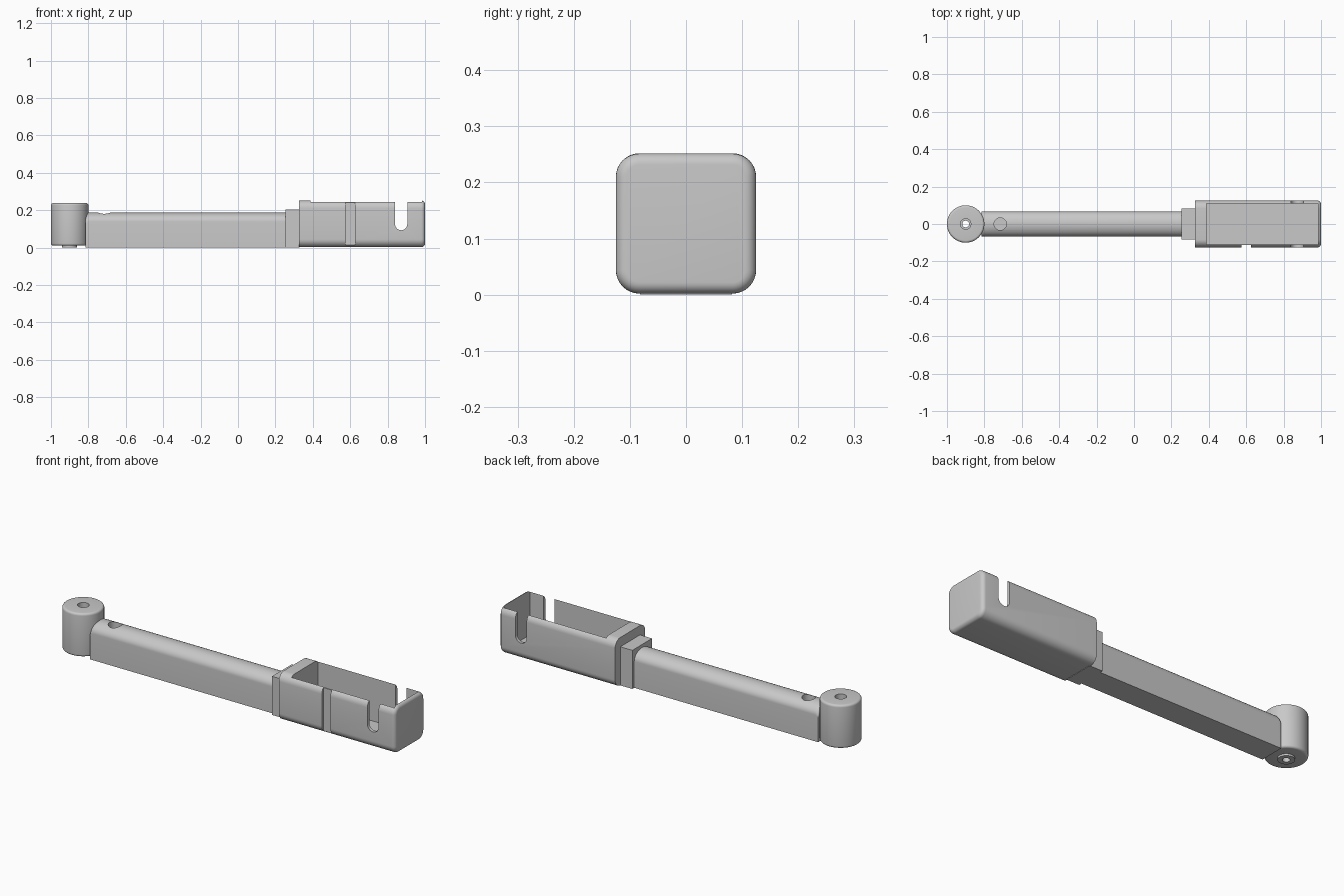
import bpy, bmesh, math

if "Cube" in bpy.data.objects:
    bpy.data.objects.remove(bpy.data.objects["Cube"])

grey = bpy.data.materials.new("mid grey")
grey.diffuse_color = (0.58, 0.58, 0.58, 1)
grey.use_nodes = True
grey.node_tree.nodes["Principled BSDF"].inputs["Base Color"].default_value = grey.diffuse_color


def arc(cx, cy, rx, ry, a0, a1, n):
    """Points on an elliptical arc, angles in degrees."""
    return [(cx + rx * math.cos(math.radians(a0 + (a1 - a0) * i / n)),
             cy + ry * math.sin(math.radians(a0 + (a1 - a0) * i / n)))
            for i in range(n + 1)]


def loft(name, rings, closed=False):
    """Bridge rings of 3D points; cap both ends, or join last ring to first."""
    bm = bmesh.new()
    vs = [[bm.verts.new(p) for p in ring] for ring in rings]
    pairs = list(zip(vs, vs[1:])) + ([(vs[-1], vs[0])] if closed else [])
    n = len(vs[0])
    for a, b in pairs:
        for i in range(n):
            j = (i + 1) % n
            bm.faces.new((a[i], a[j], b[j], b[i]))
    if not closed:
        bm.faces.new(vs[0])
        bm.faces.new(vs[-1])
    bmesh.ops.recalc_face_normals(bm, faces=bm.faces)
    me = bpy.data.meshes.new(name)
    bm.to_mesh(me)
    bm.free()
    me.materials.append(grey)
    ob = bpy.data.objects.new(name, me)
    bpy.context.collection.objects.link(ob)
    return ob


def block(name, x0, x1, y0, y1, z0, z1):
    return loft(name, [[(x, y0, z0), (x, y1, z0), (x, y1, z1), (x, y0, z1)]
                       for x in (x0, x1)])


def activate(ob):
    bpy.ops.object.select_all(action='DESELECT')
    ob.select_set(True)
    bpy.context.view_layer.objects.active = ob


def cut(ob, cutter):
    mod = ob.modifiers.new("cut", 'BOOLEAN')
    mod.operation, mod.solver, mod.object = 'DIFFERENCE', 'EXACT', cutter
    activate(ob)
    bpy.ops.object.modifier_apply(modifier=mod.name)
    bpy.data.objects.remove(cutter)


def smooth(ob):
    activate(ob)
    bpy.ops.object.shade_smooth_by_angle(angle=math.radians(35))


# Open tray housing: rounded square section with a rounded far end
def tray_ring(x, inset):
    h, r = 0.125 - inset, 0.042 - inset
    c, pts = h - r, []
    for k, (sy, sz) in enumerate(((1, 1), (-1, 1), (-1, -1), (1, -1))):
        pts += arc(sy * c, 0.127 + sz * c, r, r, 90 * k, 90 * k + 90, 8)
    return [(x, y, z) for y, z in pts]


R = 0.02
tray = loft("tray_housing", [tray_ring(0.325, 0)] + [
    tray_ring(1 - R + R * math.sin(t), R * (1 - math.cos(t)))
    for t in [math.pi / 2 * i / 6 for i in range(7)]])
cut(tray, block("cavity_cutter", 0.388, 0.985, -0.109, 0.109, 0.016, 0.4))
# U slots through both long walls
u_shape = [(0.905, 0.4), (0.84, 0.4)] + arc(0.8725, 0.125, 0.0325, 0.0325, 180, 360, 16)
cut(tray, loft("slot_cutter", [[(x, y, z) for x, z in u_shape] for y in (-0.2, 0.2)]))
# Shallow vertical groove on the front wall
cut(tray, block("groove_cutter", 0.575, 0.625, -0.2, -0.112, -0.1, 0.4))
smooth(tray)

# Collar between arm and tray
block("collar", 0.255, 0.33, -0.082, 0.082, 0, 0.203)


# Arm: flat sides, arched top, softened top edge at the pivot end
def arm_ring(x, drop):
    pts = [(-0.066, 0), (0.066, 0)] + arc(0, 0.138 - drop, 0.066, 0.049, 0, 180, 24)
    return [(x, y, z) for y, z in pts]


arm = loft("arm", [arm_ring(-0.815 + R * (1 - math.sin(t)), R * (1 - math.cos(t)))
                   for t in [math.pi / 2 * (1 - i / 6) for i in range(7)]]
           + [arm_ring(0.26, 0)])
hole = arc(-0.715, 0, 0.033, 0.033, 0, 348.75, 31)
cut(arm, loft("hole_cutter", [[(x, y, z) for x, y in hole] for z in (0.08, 0.4)]))
smooth(arm)

# Pivot barrel: turned profile with stepped bore and a small boss below
profile = ([(0.018, 0.0), (0.04, 0.0), (0.04, 0.01)]
           + arc(0.088, 0.022, 0.012, 0.012, -90, 0, 5)
           + arc(0.088, 0.226, 0.012, 0.012, 0, 90, 5)
           + [(0.028, 0.238), (0.028, 0.12), (0.018, 0.12)])
N = 48
barrel = loft("pivot_barrel", [
    [(-0.9 + r * math.cos(a), r * math.sin(a), z) for r, z in profile]
    for a in [2 * math.pi * i / N for i in range(N)]], closed=True)
smooth(barrel)
